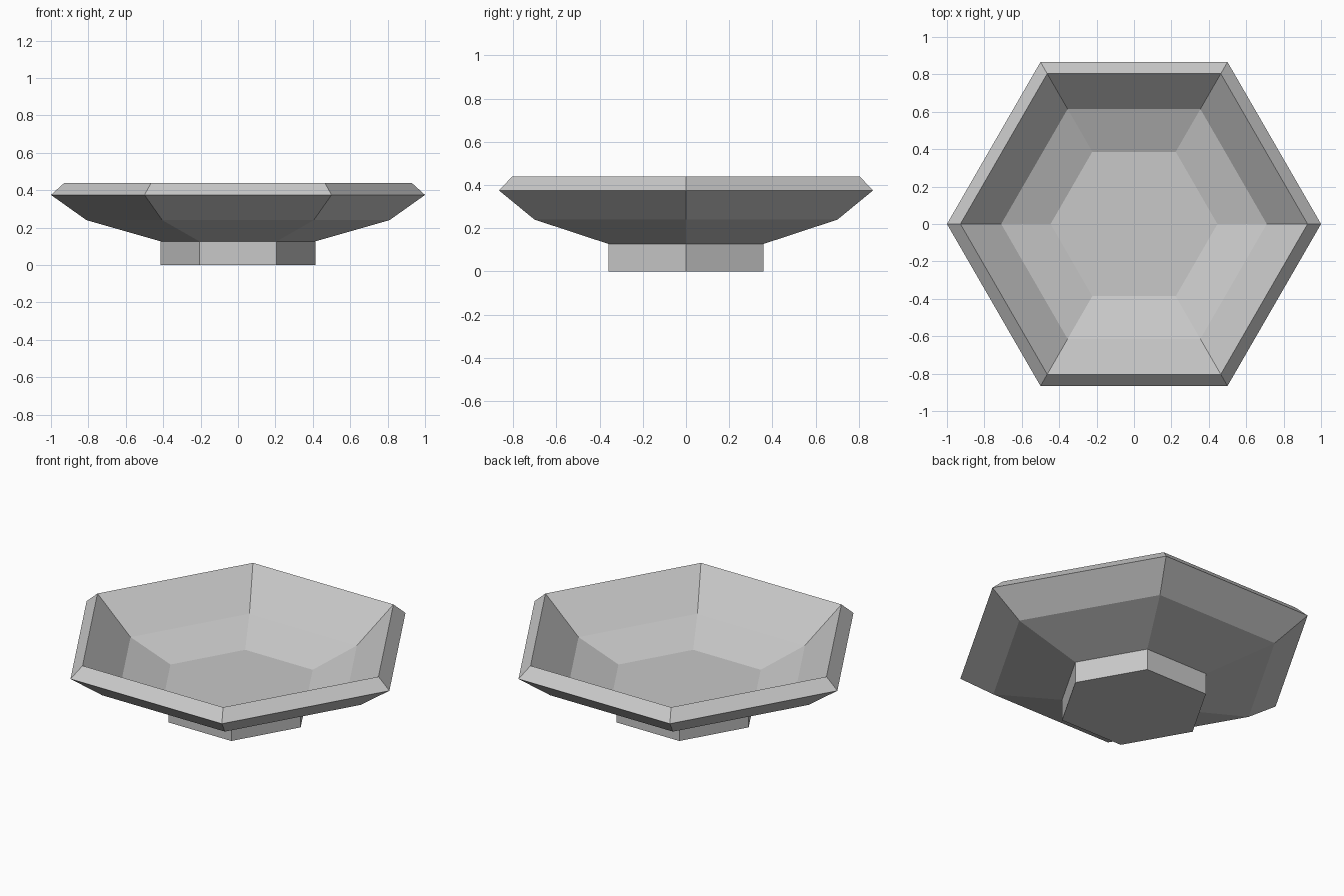
import bpy
import bmesh
from math import cos, sin, pi

SIDES = 6

cube = bpy.data.objects.get("Cube")
if cube:
    bpy.data.objects.remove(cube, do_unlink=True)

# Single grey finish
grey = bpy.data.materials.new("light_grey")
grey.use_nodes = True
colour = (0.58, 0.58, 0.58, 1)
grey.diffuse_color = colour
grey.node_tree.nodes["Principled BSDF"].inputs["Base Color"].default_value = colour


def hex_lathe(name, profile, cap_first=False, cap_last=False):
    """Join hexagonal rings given as (corner radius, height)."""
    bm = bmesh.new()
    rings = [[bm.verts.new((r * cos(2 * pi * i / SIDES), r * sin(2 * pi * i / SIDES), z))
              for i in range(SIDES)] for r, z in profile]
    for low, high in zip(rings, rings[1:]):
        for i in range(SIDES):
            j = (i + 1) % SIDES
            bm.faces.new((low[i], low[j], high[j], high[i]))
    if cap_first:
        bm.faces.new(rings[0][::-1])
    if cap_last:
        bm.faces.new(rings[-1])
    mesh = bpy.data.meshes.new(name)
    bm.to_mesh(mesh)
    bm.free()
    mesh.materials.append(grey)
    obj = bpy.data.objects.new(name, mesh)
    bpy.context.collection.objects.link(obj)
    return obj


# Foot: straight hexagonal base, closed underneath and open where the bowl sits
hex_lathe("foot", [(0.414, 0), (0.414, 0.127)], cap_first=True)

# Bowl: outer wall, sloped rim, inner wall and flat floor
hex_lathe("bowl", [(0.414, 0.127), (0.81, 0.24), (1.0, 0.375),
                   (0.928, 0.44), (0.71, 0.238), (0.446, 0.145)], cap_last=True)
